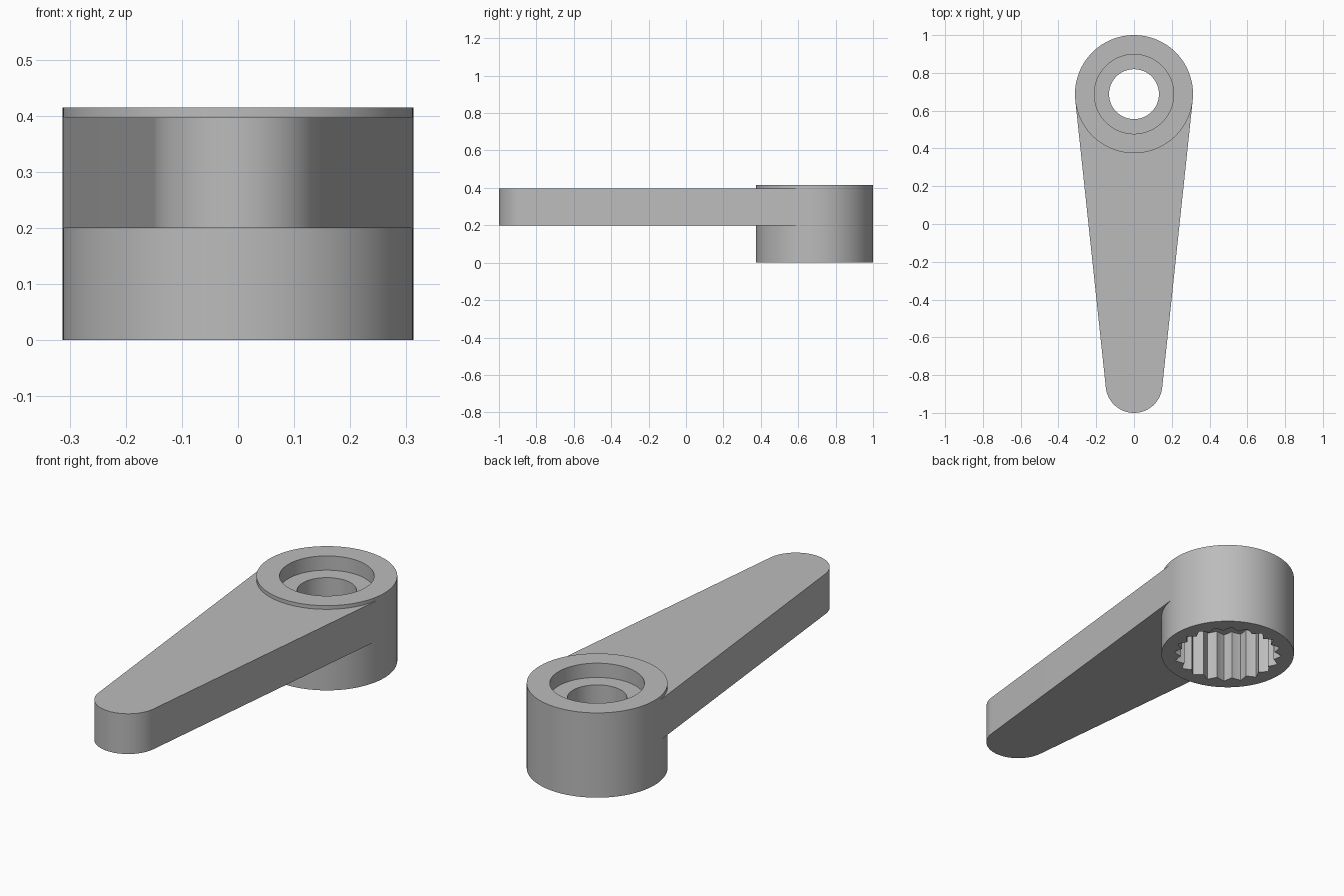
import bpy, bmesh
from math import sin, cos, pi, asin, radians

cube = bpy.data.objects.get("Cube")
if cube:
    bpy.data.objects.remove(cube)

HUB_Y, HUB_R, HUB_TOP = 0.6875, 0.3125, 0.415
TIP_Y, TIP_R = -0.85, 0.15
ARM_LOW, ARM_TOP = 0.2, 0.397
TEETH, STEPS = 20, 6

grey = bpy.data.materials.new("plain grey")
grey.use_nodes = True
grey.diffuse_color = (0.5, 0.5, 0.5, 1)
grey.node_tree.nodes["Principled BSDF"].inputs["Base Color"].default_value = grey.diffuse_color


def finish(bm, name):
    bmesh.ops.recalc_face_normals(bm, faces=bm.faces)
    mesh = bpy.data.meshes.new(name)
    bm.to_mesh(mesh)
    bm.free()
    mesh.materials.append(grey)
    obj = bpy.data.objects.new(name, mesh)
    bpy.context.collection.objects.link(obj)
    bpy.ops.object.select_all(action='DESELECT')
    obj.select_set(True)
    bpy.context.view_layer.objects.active = obj
    bpy.ops.object.shade_smooth_by_angle(angle=radians(25))


def arc(cy, r, start, end, n):
    angles = [start + (end - start) * i / n for i in range(n + 1)]
    return [(r * cos(a), cy + r * sin(a)) for a in angles]


# Splined socket: triangular teeth alternating between two radii
def socket(i):
    phase = (i % STEPS) / STEPS
    return 0.222 + 0.031 * abs(2 * phase - 1)


def circle(r):
    return lambda i: r


# Hub: closed ring section with counterbore, screw hole and splined socket
sections = [
    (circle(0.132), 0.25), (socket, 0.25), (socket, 0),
    (circle(HUB_R), 0), (circle(HUB_R), HUB_TOP),
    (circle(0.21), HUB_TOP), (circle(0.21), 0.345), (circle(0.132), 0.345),
]
count = TEETH * STEPS
bm = bmesh.new()
rings = []
for radius, z in sections:
    ring = []
    for i in range(count):
        a = 2 * pi * i / count
        ring.append(bm.verts.new((radius(i) * cos(a), HUB_Y + radius(i) * sin(a), z)))
    rings.append(ring)
for k, ring in enumerate(rings):
    following = rings[(k + 1) % len(rings)]
    for i in range(count):
        j = (i + 1) % count
        bm.faces.new((ring[i], ring[j], following[j], following[i]))
finish(bm, "splined_hub")

# Arm: rounded tip, sides tangent to the hub, inner end hidden in the hub wall
tilt = asin((HUB_R - TIP_R) / (HUB_Y - TIP_Y))
outline = arc(TIP_Y, TIP_R, pi + tilt, 2 * pi - tilt, 40)
outline += arc(HUB_Y, HUB_R, -tilt, -tilt, 1)[:1]
outline += arc(HUB_Y, HUB_R - 0.03, -tilt, tilt - pi, 40)
outline += arc(HUB_Y, HUB_R, pi + tilt, pi + tilt, 1)[:1]
bm = bmesh.new()
base = bm.faces.new([bm.verts.new((x, y, ARM_LOW)) for x, y in outline])
top = bmesh.ops.extrude_face_region(bm, geom=[base])["geom"]
bmesh.ops.translate(bm, vec=(0, 0, ARM_TOP - ARM_LOW),
                    verts=[v for v in top if isinstance(v, bmesh.types.BMVert)])
finish(bm, "lever_arm")
